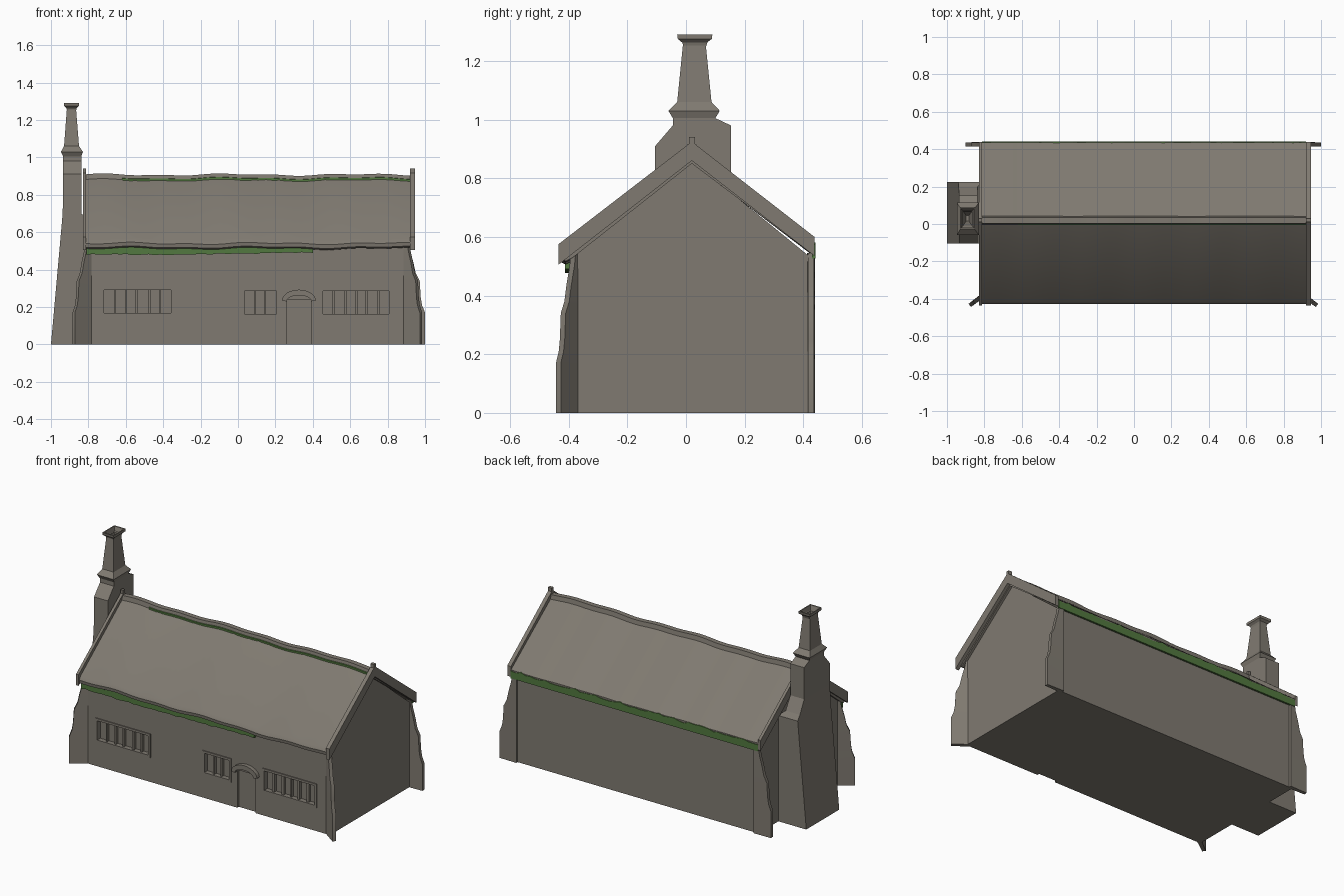
import bpy, bmesh, math, random
from mathutils import Vector

if "Cube" in bpy.data.objects:
    bpy.data.objects.remove(bpy.data.objects["Cube"])

random.seed(4)


def material(name, rgb):
    m = bpy.data.materials.new(name)
    m.diffuse_color = (*rgb, 1)
    m.use_nodes = True
    m.node_tree.nodes["Principled BSDF"].inputs["Base Color"].default_value = m.diffuse_color
    return m


STONE = material("weathered stone", (0.215, 0.195, 0.165))
MOSS = material("moss green", (0.085, 0.19, 0.05))


def loft(name, rings, mat=STONE, smooth=False):
    """Skin a list of equal-length closed rings and cap both ends."""
    bm = bmesh.new()
    vs = [[bm.verts.new(p) for p in r] for r in rings]
    n = len(rings[0])
    for a, b in zip(vs, vs[1:]):
        for i in range(n):
            j = (i + 1) % n
            bm.faces.new((a[i], a[j], b[j], b[i]))
    bm.faces.new(vs[0])
    bm.faces.new(vs[-1])
    bmesh.ops.recalc_face_normals(bm, faces=bm.faces)
    me = bpy.data.meshes.new(name)
    bm.to_mesh(me)
    bm.free()
    me.materials.append(mat)
    ob = bpy.data.objects.new(name, me)
    bpy.context.collection.objects.link(ob)
    if smooth:
        bpy.ops.object.select_all(action='DESELECT')
        ob.select_set(True)
        bpy.context.view_layer.objects.active = ob
        bpy.ops.object.shade_smooth_by_angle(angle=math.radians(35))
    return ob


def along_x(name, x0, x1, section, n=1, **kw):
    """Sweep a (y, z) section, which may vary with x."""
    xs = [x0 + (x1 - x0) * i / n for i in range(n + 1)]
    return loft(name, [[(x, y, z) for y, z in section(x)] for x in xs], **kw)


def box(name, x0, x1, y0, y1, z0, z1):
    return along_x(name, x0, x1, lambda x: [(y0, z0), (y1, z0), (y1, z1), (y0, z1)])


def wave(x, p):
    return 0.004 * math.sin(9 * x + p) + 0.003 * math.sin(21 * x + 2 * p)


# Walls with gable ends
FRONT, BACK = -0.38, 0.425
walls = along_x("walls", -0.805, 0.91, lambda x: [
    (FRONT, 0), (BACK, 0), (BACK, 0.53), (0.02, 0.86), (FRONT, 0.54)])


def cut(name, x0, x1, z0, z1, depth):
    c = box(name, x0, x1, FRONT - 0.05, FRONT + depth, z0, z1)
    c.hide_render = True
    c.hide_viewport = True
    m = walls.modifiers.new(name, 'BOOLEAN')
    m.object = c
    m.operation = 'DIFFERENCE'
    m.solver = 'EXACT'


# Windows: recess, raised frame and uneven mullions
for k, (x0, x1, z0, z1, bars) in enumerate([
        (-0.73, -0.345, 0.155, 0.305, 6),
        (0.02, 0.22, 0.150, 0.300, 3),
        (0.44, 0.82, 0.150, 0.300, 6)]):
    t = 0.014
    cut(f"window_cutter_{k}", x0 + t, x1 - t, z0 + t, z1 - t, 0.025)
    y0, y1 = FRONT - 0.006, FRONT + 0.01
    box("window_sill", x0, x1, y0, y1, z0, z0 + t)
    box("window_head", x0, x1, y0, y1, z1 - t, z1)
    box("window_jamb", x0, x0 + t, y0, y1, z0 + t, z1 - t)
    box("window_jamb", x1 - t, x1, y0, y1, z0 + t, z1 - t)
    step = (x1 - x0 - 2 * t) / bars
    for i in range(1, bars):
        c = x0 + t + step * i + random.uniform(-0.006, 0.006)
        w = random.uniform(0.004, 0.008)
        box("window_mullion", c - w, c + w, FRONT + 0.006, FRONT + 0.03, z0 + t, z1 - t)

# Door recess and arched hood
cut("door_cutter", 0.262, 0.39, -0.05, 0.24, 0.015)
hood = []
for i in range(13):
    a = math.pi * i / 12
    c, s = math.cos(a), math.sin(a)
    outer = (0.326 + 0.09 * c, 0.235 + 0.058 * s)
    inner = (0.326 + 0.066 * c, 0.23 + 0.033 * s)
    hood.append([(outer[0], FRONT - 0.025, outer[1]), (outer[0], FRONT + 0.02, outer[1]),
                 (inner[0], FRONT + 0.02, inner[1]), (inner[0], FRONT - 0.025, inner[1])])
loft("door_hood", hood, smooth=True)


# Sagging roof slab with rounded front eave
def roof_section(x):
    e, r, b = wave(x, 0.5), wave(x, 2), wave(x, 4) * 0.3
    return [(-0.385, 0.525 + e), (-0.41, 0.512 + e), (-0.425, 0.52 + e), (-0.428, 0.54 + e),
            (-0.415, 0.562 + e), (0.02, 0.897 + r), (0.437, 0.578 + b), (0.437, 0.535 + b),
            (0.02, 0.85)]


along_x("roof", -0.818, 0.925, roof_section, n=48, smooth=True)

# Ridge cap
along_x("ridge_cap", -0.818, 0.925, lambda x: [
    (-0.002, 0.878 + wave(x, 2)), (0.042, 0.878 + wave(x, 2)),
    (0.036, 0.908 + wave(x, 2)), (0.004, 0.908 + wave(x, 2))], n=48, smooth=True)

# Gable copings with a small peak block
for x0, x1 in ((-0.83, -0.812), (0.92, 0.945)):
    along_x("gable_coping", x0, x1, lambda x: [
        (-0.435, 0.505), (-0.435, 0.575), (0.02, 0.925), (0.438, 0.60),
        (0.438, 0.535), (0.02, 0.86)])
    box("coping_peak", x0, x1, 0.01, 0.03, 0.90, 0.94)


# Corner buttresses: plates with an eroded outline
def buttress(name, x, y, dx, dy, smooth=True):
    d = Vector((dx, dy, 0))
    side = Vector((-dy, dx, 0)).normalized() * 0.013
    base = Vector((x, y, 0))
    rings = []
    for z, f in [(0, 1), (0.17, 1), (0.21, 0.83), (0.25, 0.76), (0.34, 0.70),
                 (0.38, 0.48), (0.44, 0.34), (0.50, 0.16), (0.545, 0.08)]:
        up = Vector((0, 0, z))
        rings.append([base + up - d * 0.25 - side, base + up + d * f - side * 0.8,
                      base + up + d * f + side * 0.8, base + up - d * 0.25 + side])
    loft(name, rings, smooth=smooth)


buttress("front_left_buttress", -0.805, FRONT, -0.073, -0.055)
buttress("front_right_buttress", 0.905, FRONT, 0.073, -0.055)
buttress("back_left_buttress", -0.805, 0.426, -0.095, 0)
buttress("back_right_buttress", 0.905, 0.426, 0.095, 0)

# Chimney: battered base, stepped shoulders, collar, tapered stack, hollow cap
chimney = [
    (-1.0, -0.80, -0.105, 0.225, 0), (-0.94, -0.80, -0.105, 0.225, 0.67),
    (-0.938, -0.838, -0.105, 0.20, 0.70), (-0.935, -0.838, -0.105, 0.153, 0.78),
    (-0.935, -0.838, -0.105, 0.153, 0.91), (-0.935, -0.838, -0.045, 0.153, 0.98),
    (-0.935, -0.838, -0.045, 0.10, 1.005), (-0.947, -0.829, -0.06, 0.115, 1.03),
    (-0.93, -0.85, -0.03, 0.087, 1.06), (-0.915, -0.866, -0.01, 0.067, 1.26),
    (-0.93, -0.85, -0.028, 0.088, 1.275), (-0.93, -0.85, -0.03, 0.09, 1.29),
    (-0.924, -0.856, -0.022, 0.082, 1.29), (-0.897, -0.883, 0.015, 0.045, 1.18)]
loft("chimney", [[(a, c, z), (b, c, z), (b, d, z), (a, d, z)] for a, b, c, d, z in chimney])


# Moss strips with ragged edges
def ragged(lo, hi):
    return random.uniform(lo, hi)


def front_moss(x):
    low = 0.515 - max(0.012, 0.03 - 0.02 * max(0, x + 0.2)) - ragged(0, 0.008)
    return [(-0.412, low), (-0.39, low), (-0.39, 0.53), (-0.412, 0.53)]


def back_moss(x):
    top = 0.575 + ragged(-0.008, 0.006)
    return [(0.43, 0.527), (0.441, 0.527), (0.441, top), (0.43, top)]


def ridge_moss(x):
    low = 0.872 - 0.008 * (x > 0.5) + wave(x, 2) + ragged(0, 0.008)
    return [(-0.006, low), (0.01, low), (0.01, 0.892 + wave(x, 2)), (-0.006, 0.888 + wave(x, 2))]


along_x("front_eave_moss", -0.81, 0.4, front_moss, n=40, mat=MOSS)
along_x("back_eave_moss", -0.812, 0.92, back_moss, n=50, mat=MOSS)
along_x("ridge_moss", -0.62, 0.92, ridge_moss, n=44, mat=MOSS)
